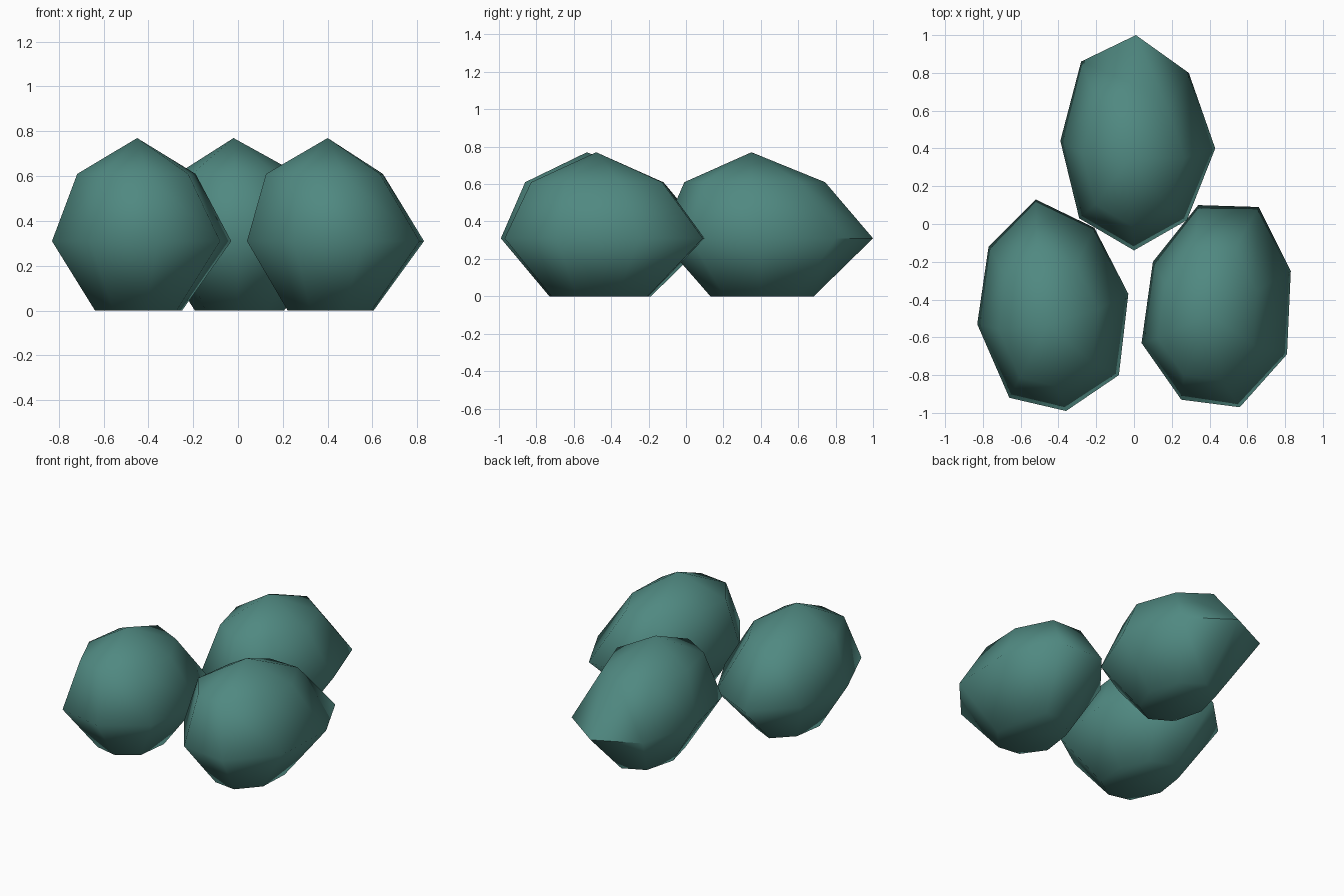
import bpy, bmesh, math

if "Cube" in bpy.data.objects:
    bpy.data.objects.remove(bpy.data.objects["Cube"])

mat = bpy.data.materials.new("teal_stone")
mat.diffuse_color = (0.08, 0.25, 0.22, 1)
mat.use_nodes = True
mat.node_tree.nodes["Principled BSDF"].inputs["Base Color"].default_value = mat.diffuse_color


def stone(name, belly, base, shoulder, apex):
    """Eight-sided pebble: flat base, wide belly, shoulder ring and a peak."""
    cx = sum(p[0] for p in belly) / 8
    cy = sum(p[1] for p in belly) / 8
    bm = bmesh.new()

    def ring(centre, scale, z):
        return [bm.verts.new((centre[0] + (x - cx) * scale,
                              centre[1] + (y - cy) * scale, z)) for x, y in belly]

    rings = [ring(base, 0.485, 0), ring((cx, cy), 1, 0.31), ring(shoulder, 0.66, 0.61)]
    for low, high in zip(rings, rings[1:]):
        for i in range(8):
            j = (i + 1) % 8
            bm.faces.new((low[i], low[j], high[j], high[i]))
    top = bm.verts.new((*apex, 0.77))
    for i in range(8):
        bm.faces.new((rings[2][i], rings[2][(i + 1) % 8], top))
    bm.faces.new(rings[0])
    bmesh.ops.recalc_face_normals(bm, faces=bm.faces)
    mesh = bpy.data.meshes.new(name)
    bm.to_mesh(mesh)
    bm.free()
    mesh.materials.append(mat)
    obj = bpy.data.objects.new(name, mesh)
    bpy.context.collection.objects.link(obj)
    bpy.ops.object.select_all(action='DESELECT')
    obj.select_set(True)
    bpy.context.view_layer.objects.active = obj
    bpy.ops.object.shade_smooth_by_angle(angle=math.radians(75))


# Belly outlines as seen from above, clockwise
stone("back_stone",
      [(0.01, 1.0), (0.29, 0.80), (0.43, 0.40), (0.28, 0.02),
       (0, -0.14), (-0.29, 0.03), (-0.39, 0.44), (-0.28, 0.86)],
      (0, 0.405), (-0.01, 0.365), (-0.02, 0.35))
stone("left_stone",
      [(-0.52, 0.13), (-0.21, -0.02), (-0.03, -0.37), (-0.08, -0.80),
       (-0.36, -0.99), (-0.66, -0.92), (-0.83, -0.53), (-0.77, -0.12)],
      (-0.445, -0.47), (-0.455, -0.505), (-0.45, -0.53))
stone("right_stone",
      [(0.34, 0.10), (0.66, 0.09), (0.83, -0.25), (0.81, -0.69),
       (0.56, -0.97), (0.25, -0.93), (0.04, -0.63), (0.10, -0.20)],
      (0.42, -0.46), (0.395, -0.475), (0.40, -0.48))
